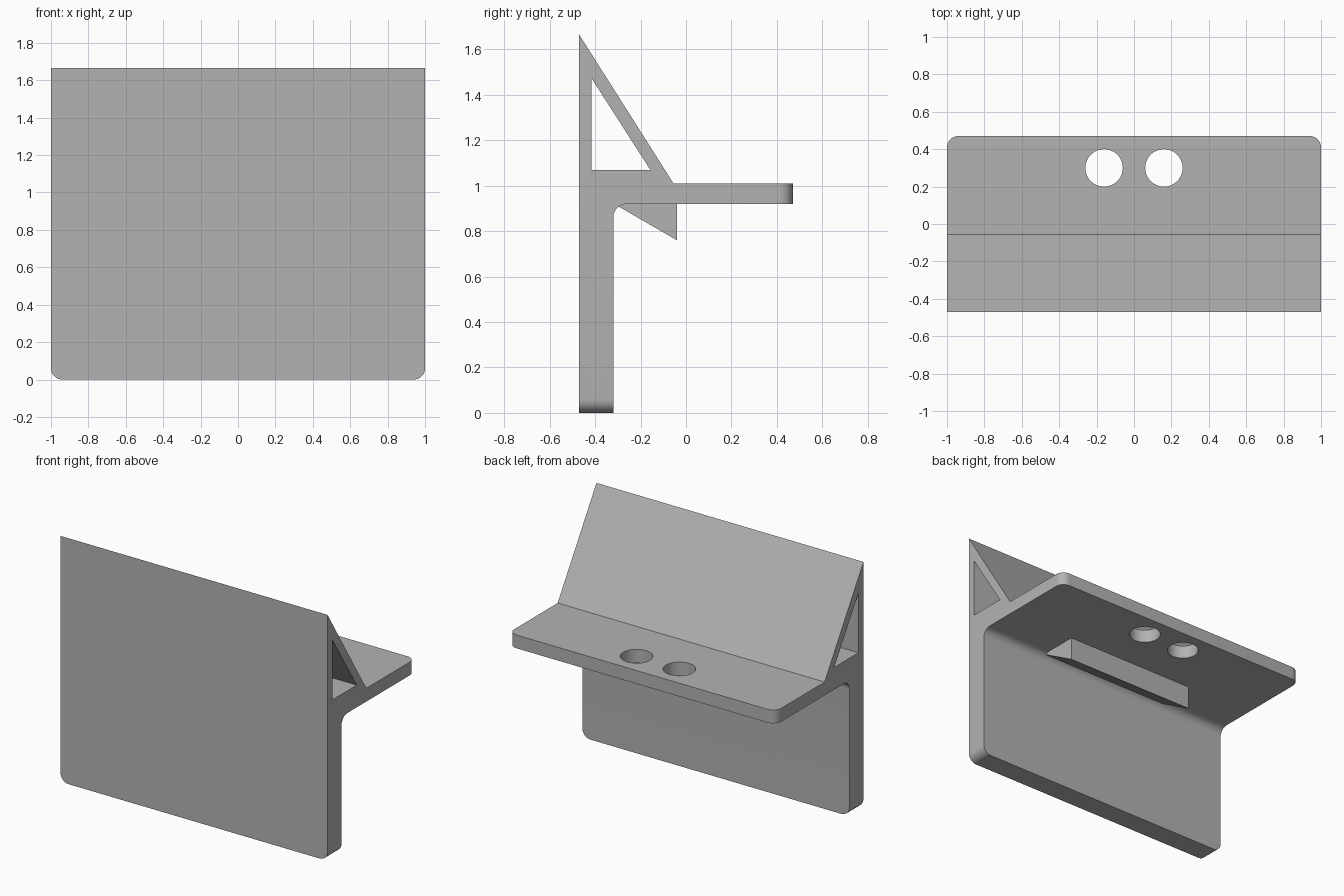
import bpy
import bmesh

if "Cube" in bpy.data.objects:
    bpy.data.objects.remove(bpy.data.objects["Cube"], do_unlink=True)

grey = bpy.data.materials.new("plain grey")
grey.use_nodes = True
grey.diffuse_color = (0.45, 0.45, 0.45, 1)
grey.node_tree.nodes["Principled BSDF"].inputs["Base Color"].default_value = grey.diffuse_color


def prism(name, profile, half, rounded=None):
    """Extrude a (y, z) profile along x; bevel the edges picked by rounded."""
    bm = bmesh.new()
    face = bm.faces.new([bm.verts.new((-half, y, z)) for y, z in profile])
    ext = bmesh.ops.extrude_face_region(bm, geom=[face])
    moved = [v for v in ext["geom"] if isinstance(v, bmesh.types.BMVert)]
    bmesh.ops.translate(bm, verts=moved, vec=(2 * half, 0, 0))
    if rounded:
        edges = [e for e in bm.edges if rounded(*[v.co for v in e.verts])]
        bmesh.ops.bevel(bm, geom=edges, offset=0.06, offset_type='OFFSET',
                        segments=10, profile=0.5, affect='EDGES')
    bmesh.ops.recalc_face_normals(bm, faces=bm.faces)
    mesh = bpy.data.meshes.new(name)
    bm.to_mesh(mesh)
    bm.free()
    mesh.materials.append(grey)
    obj = bpy.data.objects.new(name, mesh)
    bpy.context.collection.objects.link(obj)
    return obj


def activate(obj):
    bpy.ops.object.select_all(action='DESELECT')
    obj.select_set(True)
    bpy.context.view_layer.objects.active = obj


def cut(target, cutter):
    mod = target.modifiers.new("cut", 'BOOLEAN')
    mod.operation = 'DIFFERENCE'
    mod.solver = 'EXACT'
    mod.object = cutter
    activate(target)
    bpy.ops.object.modifier_apply(modifier=mod.name)
    bpy.data.objects.remove(cutter, do_unlink=True)


FRONT, WALL, BACK = -0.47, -0.32, 0.47
UNDER, TOP = 0.92, 1.01


def corner(a, b):
    """Lower wall corners, rear shelf corners and the inner fillet."""
    at_end = abs(a.x - b.x) < 0.001
    low = at_end and max(a.z, b.z) < 0.001
    rear = at_end and min(a.y, b.y) > BACK - 0.001
    inner = not at_end and abs(a.y - WALL) < 0.001 and abs(a.z - UNDER) < 0.001
    return low or rear or inner


# Wall, shelf and sloping back in one section
bracket = prism("bracket_body", [
    (FRONT, 0), (WALL, 0), (WALL, UNDER), (BACK, UNDER),
    (BACK, TOP), (-0.055, TOP), (FRONT, 1.665)], 1, corner)

# Triangular tunnel through the whole width
cut(bracket, prism("tunnel_cutter", [
    (-0.417, 1.475), (-0.417, 1.07), (-0.157, 1.07)], 1.1))

# Two round holes in the shelf
for x in (-0.16, 0.16):
    bpy.ops.mesh.primitive_cylinder_add(vertices=64, radius=0.1, depth=0.4,
                                        location=(x, 0.3, 0.965))
    hole = bpy.context.object
    hole.data.materials.append(grey)
    cut(bracket, hole)

activate(bracket)
bpy.ops.object.shade_smooth_by_angle()

# Wedge catch under the shelf, its top sunk into the shelf
prism("catch_wedge", [
    (-0.04, 0.76), (-0.04, 0.94), (-0.31, 0.94), (-0.31, 0.916)], 0.495)
